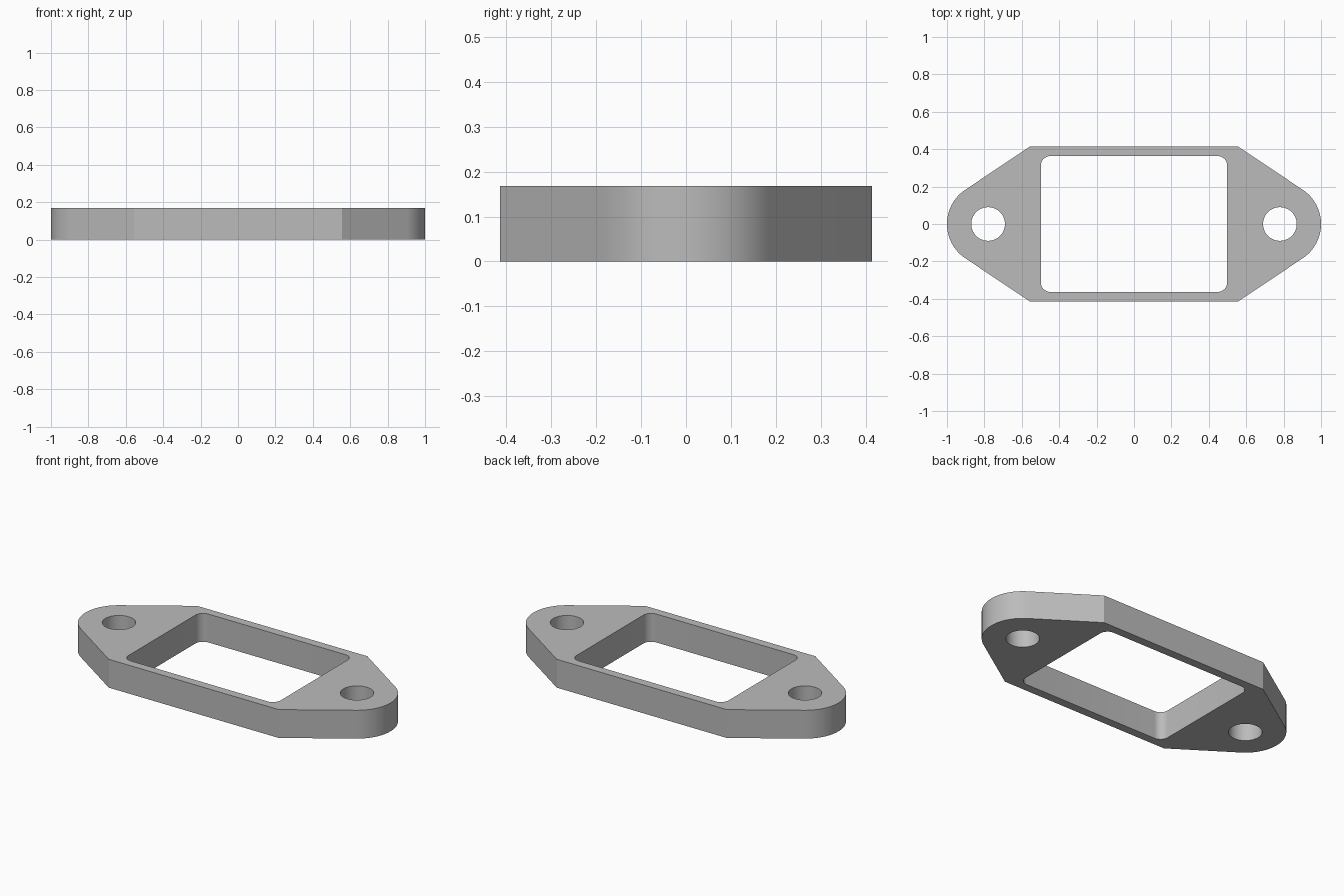
import bpy, bmesh
from math import atan2, acos, hypot, cos, sin, pi, radians

cube = bpy.data.objects.get("Cube")
if cube:
    bpy.data.objects.remove(cube, do_unlink=True)

HEIGHT = 0.168
BOLT_X, BOLT_R, EAR_R = 0.78, 0.09, 0.22
SHOULDER_X, SHOULDER_Y = 0.557, 0.414
WINDOW_X, WINDOW_Y, WINDOW_R = 0.498, 0.363, 0.05


def arc(cx, cy, r, start, end, steps):
    """Points along an arc, both ends included."""
    angles = [start + (end - start) * i / steps for i in range(steps + 1)]
    return [(cx + r * cos(a), cy + r * sin(a)) for a in angles]


# Outer outline: rounded ears tangent to the sloping shoulders
dx = SHOULDER_X - BOLT_X
tangent = atan2(SHOULDER_Y, dx) - acos(EAR_R / hypot(dx, SHOULDER_Y))
half = arc(BOLT_X, 0, EAR_R, -tangent, tangent, 32)
half = [(SHOULDER_X, -SHOULDER_Y)] + half + [(SHOULDER_X, SHOULDER_Y)]
outline = half + [(-x, -y) for x, y in half]

# Rounded rectangular window
window = []
for i, (sx, sy) in enumerate([(1, 1), (-1, 1), (-1, -1), (1, -1)]):
    window += arc(sx * (WINDOW_X - WINDOW_R), sy * (WINDOW_Y - WINDOW_R),
                  WINDOW_R, i * pi / 2, (i + 1) * pi / 2, 10)

# Bolt holes
holes = [arc(s * BOLT_X, 0, BOLT_R, 0, 2 * pi, 48)[:-1] for s in (-1, 1)]

# Fill the profile and extrude it into a plate
bm = bmesh.new()
for loop in [outline, window] + holes:
    verts = [bm.verts.new((x, y, 0)) for x, y in loop]
    for i, v in enumerate(verts):
        bm.edges.new((verts[i - 1], v))
bmesh.ops.triangle_fill(bm, use_beauty=True, use_dissolve=False, edges=bm.edges[:])
top = bmesh.ops.extrude_face_region(bm, geom=bm.faces[:], use_keep_orig=True)
top_verts = [g for g in top["geom"] if isinstance(g, bmesh.types.BMVert)]
bmesh.ops.translate(bm, verts=top_verts, vec=(0, 0, HEIGHT))
bmesh.ops.recalc_face_normals(bm, faces=bm.faces[:])

mesh = bpy.data.meshes.new("flange_plate")
bm.to_mesh(mesh)
bm.free()
plate = bpy.data.objects.new("flange_plate", mesh)
bpy.context.collection.objects.link(plate)

# Plain grey finish
color = (0.5, 0.5, 0.5, 1)
grey = bpy.data.materials.new("plain_grey")
grey.use_nodes = True
grey.diffuse_color = color
grey.node_tree.nodes["Principled BSDF"].inputs["Base Color"].default_value = color
mesh.materials.append(grey)

bpy.context.view_layer.objects.active = plate
plate.select_set(True)
bpy.ops.object.shade_smooth_by_angle(angle=radians(30))
